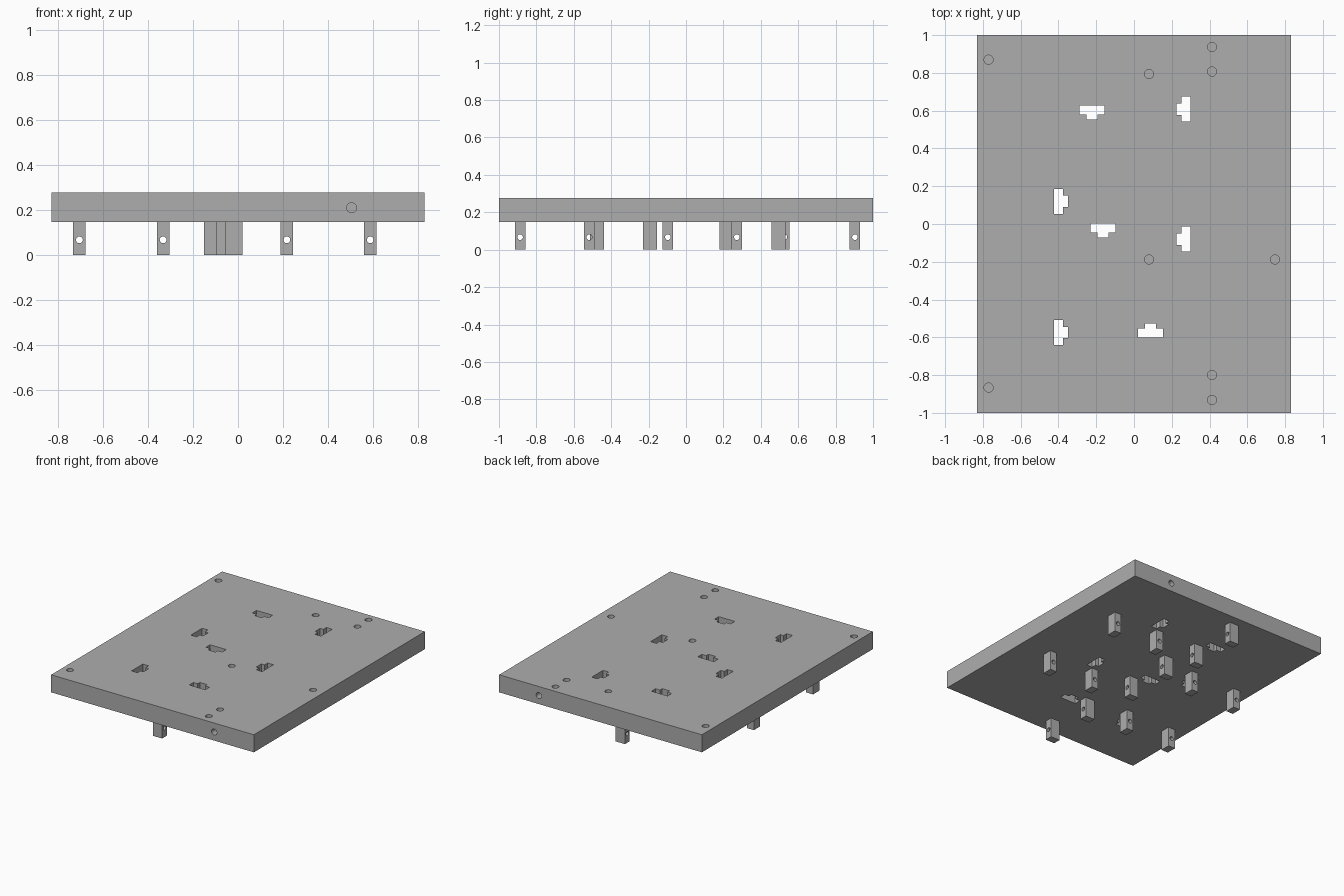
import bpy, bmesh
from math import pi, radians
from mathutils import Matrix, Vector

cube = bpy.data.objects.get("Cube")
if cube:
    bpy.data.objects.remove(cube, do_unlink=True)

grey = bpy.data.materials.new("neutral grey")
grey.use_nodes = True
grey.diffuse_color = (0.42, 0.42, 0.42, 1)
grey.node_tree.nodes["Principled BSDF"].inputs["Base Color"].default_value = (0.42, 0.42, 0.42, 1)

LEG_H, TOP = 0.147, 0.277


def add_box(bm, lo, hi):
    lo, hi = Vector(lo), Vector(hi)
    bmesh.ops.create_cube(bm, size=1, matrix=Matrix.LocRotScale((lo + hi) / 2, None, hi - lo))


def add_rod(bm, centre, radius, length, axis):
    turn = {"x": Matrix.Rotation(pi / 2, 4, "Y"), "y": Matrix.Rotation(pi / 2, 4, "X"),
            "z": Matrix.Identity(4)}[axis]
    bmesh.ops.create_cone(bm, cap_ends=True, segments=32, radius1=radius, radius2=radius,
                          depth=length, matrix=Matrix.Translation(centre) @ turn)


def add_tee(bm, x, y, degrees):
    """Upright T prism: bar centred at the origin, tab pointing to -y before turning."""
    outline = [(-.066, .024), (-.066, -.024), (-.03, -.024), (-.03, -.05),
               (.03, -.05), (.03, -.024), (.066, -.024), (.066, .024)]
    place = Matrix.Translation((x, y, 0)) @ Matrix.Rotation(radians(degrees), 4, "Z")
    base = bm.faces.new([bm.verts.new(place @ Vector((px, py, 0.1))) for px, py in outline])
    new = bmesh.ops.extrude_face_region(bm, geom=[base])["geom"]
    bmesh.ops.translate(bm, vec=(0, 0, 0.25),
                        verts=[v for v in new if isinstance(v, bmesh.types.BMVert)])


def make_object(name, bm):
    bmesh.ops.recalc_face_normals(bm, faces=bm.faces)
    mesh = bpy.data.meshes.new(name)
    bm.to_mesh(mesh)
    bm.free()
    mesh.materials.append(grey)
    obj = bpy.data.objects.new(name, mesh)
    bpy.context.collection.objects.link(obj)
    return obj


def cut(obj, cutter):
    mod = obj.modifiers.new("cut", "BOOLEAN")
    mod.operation, mod.solver, mod.object = "DIFFERENCE", "EXACT", cutter
    bpy.ops.object.select_all(action="DESELECT")
    bpy.context.view_layer.objects.active = obj
    obj.select_set(True)
    bpy.ops.object.modifier_apply(modifier=mod.name)
    bpy.data.objects.remove(cutter, do_unlink=True)
    bpy.ops.object.shade_smooth_by_angle(angle=radians(30))


# Slab with T slots, blind top holes and one hole in each end
bm = bmesh.new()
add_box(bm, (-0.83, -1, LEG_H), (0.83, 1, TOP))
slab = make_object("slab", bm)

bm = bmesh.new()
for x, y, turn in [(-.222, .603, 0), (-.164, -.022, 0), (.087, -.577, 180),
                   (.276, .608, -90), (.276, -.08, -90),
                   (-.4, .12, 90), (-.4, -.574, 90)]:
    add_tee(bm, x, y, turn)
for x, y in [(-.77, .87), (-.77, -.866), (.08, .794), (.08, -.188), (.746, -.188),
             (.413, .937), (.413, .807), (.413, -.8), (.413, -.931)]:
    add_rod(bm, (x, y, TOP), 0.024, 0.14, "z")
for y in (-1, 1):
    add_rod(bm, (0.505, y, 0.21), 0.022, 0.14, "y")
cut(slab, make_object("slab_cutter", bm))

# One drilled leg, reused for every support; its hole runs along local y
bm = bmesh.new()
add_box(bm, (-.028, -.0375, 0), (.028, .0375, LEG_H))
leg = make_object("leg", bm)
bm = bmesh.new()
add_rod(bm, (0, 0, 0.067), 0.015, 0.2, "y")
cut(leg, make_object("leg_cutter", bm))

lengthwise = [(.588, .494), (.217, .494), (.588, -.193), (.217, -.193),
              (-.333, .216), (-.705, .216), (-.333, -.476), (-.705, -.476)]
crosswise = [(-.114, .903), (-.114, .526), (-.058, .272), (-.058, -.097),
             (-.018, -.517), (-.018, -.887)]
spots = [(p, 0) for p in lengthwise] + [(p, pi / 2) for p in crosswise]
for i, ((x, y), turn) in enumerate(spots):
    part = leg if i == 0 else leg.copy()
    if i:
        bpy.context.collection.objects.link(part)
    part.name = f"leg_{i + 1}"
    part.location = (x, y, 0)
    part.rotation_euler.z = turn
